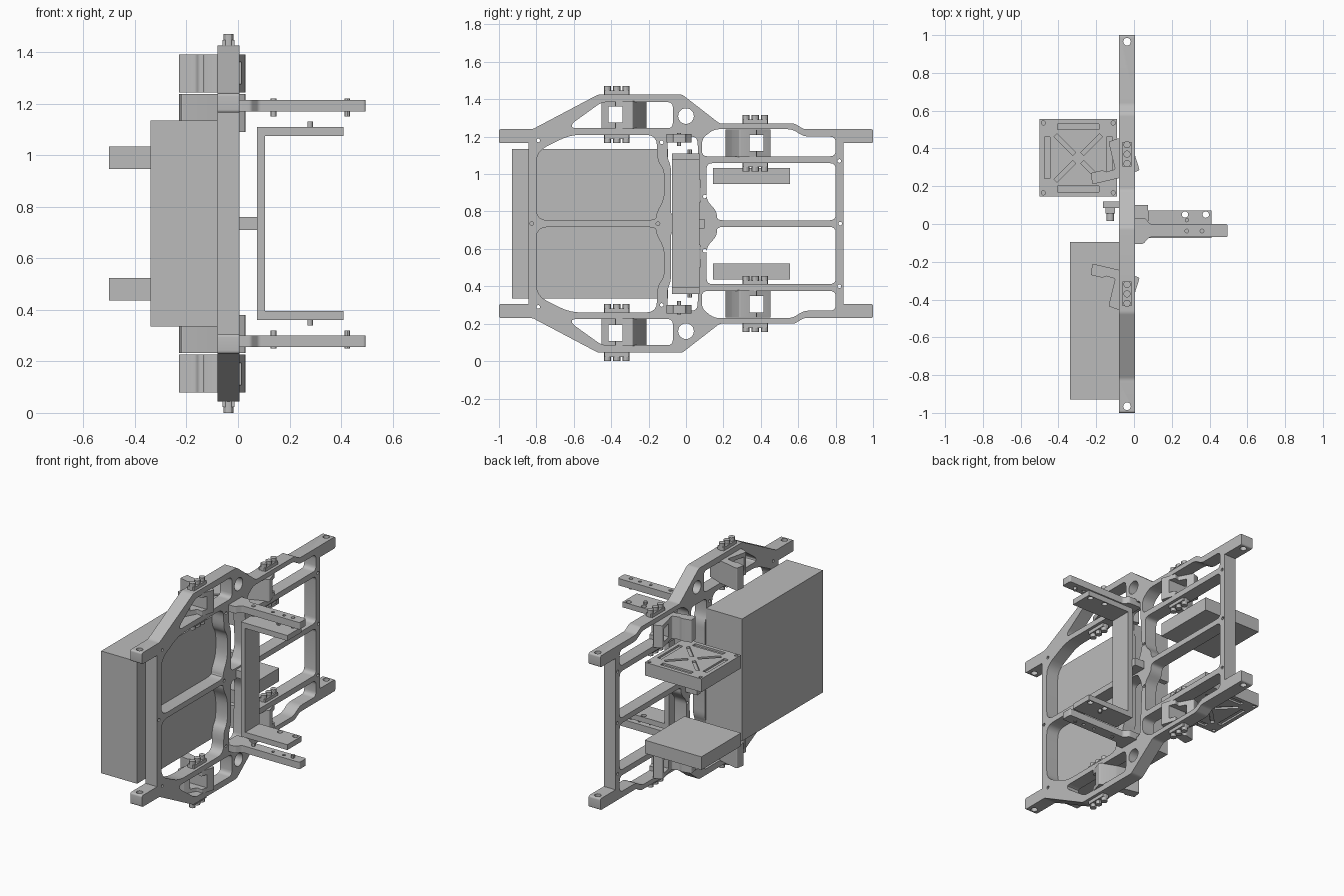
import bpy, bmesh
from math import radians
from mathutils import Matrix, Vector

if "Cube" in bpy.data.objects:
    bpy.data.objects.remove(bpy.data.objects["Cube"], do_unlink=True)

MID = 0.735  # height of the mirror plane
grey = bpy.data.materials.new("plain_grey")
grey.use_nodes = True
grey.diffuse_color = (0.5, 0.5, 0.5, 1)
grey.node_tree.nodes["Principled BSDF"].inputs["Base Color"].default_value = (0.5, 0.5, 0.5, 1)

# local x, y, z of a flat profile mapped onto the world axes
SIDE = Matrix(((0, 0, 1, 0), (1, 0, 0, 0), (0, 1, 0, 0), (0, 0, 0, 1)))
PLAN = Matrix.Identity(4)


def finish(name, bm, mirror=False):
    mesh = bpy.data.meshes.new(name)
    bmesh.ops.recalc_face_normals(bm, faces=bm.faces)
    bm.transform(Matrix.Translation((0, 0, -MID)))
    bm.to_mesh(mesh)
    bm.free()
    mesh.materials.append(grey)
    ob = bpy.data.objects.new(name, mesh)
    ob.location.z = MID
    bpy.context.collection.objects.link(ob)
    if mirror:
        mod = ob.modifiers.new("mirror", "MIRROR")
        mod.use_axis = (False, False, True)
        mod.use_mirror_merge = False
    return ob


def add_box(bm, x, y, z):
    size = Matrix.Diagonal((x[1] - x[0], y[1] - y[0], z[1] - z[0], 1))
    centre = Vector((sum(x) / 2, sum(y) / 2, sum(z) / 2))
    bmesh.ops.create_cube(bm, size=1, matrix=Matrix.Translation(centre) @ size)


def add_cyl(bm, centre, r, depth, axis="Z", sides=20):
    turn = {"Z": PLAN, "X": Matrix.Rotation(radians(90), 4, "Y"),
            "Y": Matrix.Rotation(radians(90), 4, "X")}[axis]
    bmesh.ops.create_cone(bm, cap_ends=True, segments=sides, radius1=r, radius2=r,
                          depth=depth, matrix=Matrix.Translation(centre) @ turn)


def box(name, x, y, z, mirror=False):
    bm = bmesh.new()
    add_box(bm, x, y, z)
    return finish(name, bm, mirror)


def rounded(points, r):
    out, n = [], len(points)
    for i in range(n):
        a, p, b = (Vector(points[(i + k) % n]) for k in (-1, 0, 1))
        start = p + (a - p).normalized() * min(r, (a - p).length * 0.45)
        end = p + (b - p).normalized() * min(r, (b - p).length * 0.45)
        for k in range(5):
            t = k / 4
            out.append(start * (1 - t) ** 2 + p * 2 * t * (1 - t) + end * t * t)
    return out


def circle(c, r, n=24):
    return [Vector(c) + Matrix.Rotation(radians(360 * k / n), 2) @ Vector((r, 0)) for k in range(n)]


def profile(name, loops, low, high, basis, mirror=False):
    # filled outline with holes, extruded between low and high
    cu = bpy.data.curves.new(name, "CURVE")
    cu.dimensions, cu.fill_mode, cu.extrude = "2D", "BOTH", (high - low) / 2
    for loop in loops:
        sp = cu.splines.new("POLY")
        sp.points.add(len(loop) - 1)
        sp.use_cyclic_u = True
        for pt, co in zip(sp.points, loop):
            pt.co = (co[0], co[1], 0, 1)
    tmp = bpy.data.objects.new(name, cu)
    bpy.context.collection.objects.link(tmp)
    bpy.context.view_layer.update()
    mesh = bpy.data.meshes.new_from_object(tmp.evaluated_get(bpy.context.evaluated_depsgraph_get()))
    bpy.data.objects.remove(tmp)
    bm = bmesh.new()
    bm.from_mesh(mesh)
    bpy.data.meshes.remove(mesh)
    bmesh.ops.remove_doubles(bm, verts=bm.verts, dist=0.0002)
    bm.transform(basis @ Matrix.Translation((0, 0, (low + high) / 2)))
    return finish(name, bm, mirror)


def cut(ob, bm, mirror=False):
    cutter = finish(ob.name + "_cutter", bm, mirror)
    cutter.hide_render = True
    cutter.hide_set(True)
    cutter.display_type = "WIRE"
    mod = ob.modifiers.new("cut", "BOOLEAN")
    mod.operation, mod.solver, mod.object = "DIFFERENCE", "EXACT", cutter
    return cutter


def flip(loop):
    return [(p[0], 2 * MID - p[1]) for p in reversed(loop)]


# main frame plate
upper = [(-0.855, MID), (-0.855, 1.165), (-1, 1.165), (-1, 1.24), (-0.82, 1.24), (-0.47, 1.425),
         (-0.02, 1.425), (0.18, 1.27), (0.58, 1.27), (0.63, 1.24), (1, 1.24), (1, 1.165),
         (0.855, 1.165), (0.855, MID)]
outline = rounded(upper[1:-1], 0.012)
windows = [
    rounded([(-0.61, 1.245), (-0.61, 1.27), (-0.45, 1.385), (-0.07, 1.385), (-0.07, 1.245)], 0.03),
    rounded([(0.085, 1.095), (0.8, 1.095), (0.8, 1.2), (0.63, 1.2), (0.57, 1.24), (0.15, 1.24),
             (0.085, 1.19)], 0.03),
    rounded([(0.165, 0.753), (0.8, 0.753), (0.8, 1.058), (0.11, 1.058), (0.11, 0.86),
             (0.165, 0.8)], 0.03),
    rounded([(-0.8, 0.753), (-0.16, 0.753), (-0.16, 0.79), (-0.115, 0.87), (-0.115, 1.02),
             (-0.155, 1.07), (-0.155, 1.21), (-0.62, 1.21), (-0.8, 1.12)], 0.06),
    rounded([(-0.08, 0.77), (0.04, 0.77), (0.08, 0.86), (0.06, 1.2), (-0.1, 1.2),
             (-0.1, 1.09), (-0.08, 1.04)], 0.03),
    circle((0, 1.31), 0.042),
]
windows += [circle(c, 0.01, 12) for c in ((-0.79, 1.18), (0.82, 1.07), (-0.13, 1.17), (0.1, 0.88))]
loops = [outline + flip(outline)] + windows + [flip(w) for w in windows]
loops += [circle((y, MID), 0.01, 12) for y in (-0.825, -0.15, 0.825, 0.08)]
frame = profile("main_frame", loops, -0.08, 0.005, SIDE)
bm = bmesh.new()
for y in (-0.965, 0.965):
    add_cyl(bm, (-0.037, y, MID), 0.02, 2)
cut(frame, bm)

# battery block
box("battery_block", (-0.34, -0.08), (-0.93, -0.095), (0.335, 1.135))

# hooked latches with their bolts
hook = [(-0.22, 0.21), (-0.07, 0.245), (0.03, 0.285), (0, 0.38), (-0.035, 0.37), (-0.08, 0.455),
        (-0.135, 0.435), (-0.1, 0.29), (-0.15, 0.275), (-0.165, 0.285), (-0.23, 0.27)]
for name, side, low, high, top, under in (("front", -1, 1.243, 1.39, 1.425, 1.21),
                                          ("rear", 1, 1.09, 1.237, 1.27, 1.06)):
    shape = rounded([(x, y * side) for x, y in hook], 0.008)
    latch = profile(name + "_latch", [shape], low, high, PLAN)
    bm = bmesh.new()
    add_box(bm, (-0.3, 0.2), sorted((0.34 * side, 0.415 * side)), (low + 0.033, high - 0.028))
    cut(latch, bm)
    mod = latch.modifiers.new("mirror", "MIRROR")
    mod.use_axis = (False, False, True)
    mod.use_mirror_merge = False
    bm = bmesh.new()
    for face, way in ((top, 1), (under, -1)):
        for y in (0.32, 0.37, 0.42):
            add_cyl(bm, (-0.037, y * side, face + way * 0.02), 0.019, 0.05, sides=12)
        add_box(bm, (-0.06, -0.014), sorted((0.305 * side, 0.435 * side)),
                sorted((face - way * 0.005, face + way * 0.022)))
    finish(name + "_latch_bolts", bm, True)

# square motor plates with crossed grooves on the outer face
plate = box("motor_plate", (-0.5, -0.09), (0.145, 0.555), (0.947, 1.033))
bm = bmesh.new()
cx, cy, top = -0.295, 0.35, 1.033
for k in range(4):
    turn = Matrix.Rotation(radians(90 * k), 4, "Z")
    part = bmesh.new()
    add_box(part, (-0.11, 0.11), (0.15, 0.18), (-0.012, 0.03))
    add_cyl(part, (0.185, 0.185, 0), 0.011, 0.06, sides=12)
    spoke = Matrix.Rotation(radians(45), 4, "Z")
    made = bmesh.ops.create_cube(part, size=1, matrix=spoke @ Matrix.Translation((0.1, 0, 0.009))
                                 @ Matrix.Diagonal((0.14, 0.022, 0.042, 1)))
    part.transform(Matrix.Translation((cx, cy, top)) @ turn)
    scratch = bpy.data.meshes.new("groove")
    part.to_mesh(scratch)
    part.free()
    bm.from_mesh(scratch)
    bpy.data.meshes.remove(scratch)
cut(plate, bm)
mod = plate.modifiers.new("mirror", "MIRROR")
mod.use_axis = (False, False, True)

# long side arms with a stepped root and pegs
arm = rounded([(-0.03, -0.105), (0.05, -0.105), (0.08, -0.07), (0.495, -0.07), (0.495, 0),
               (0.085, 0), (0.06, 0.03), (-0.03, 0.03)], 0.01)
holes = [circle((x, -0.037), 0.01, 12) for x in (0.28, 0.36)]
profile("side_arm", [arm] + holes, 1.17, 1.215, PLAN, True)
bm = bmesh.new()
for x in (0.138, 0.424):
    add_cyl(bm, (x, -0.037, 1.185), 0.011, 0.07, sides=12)
add_cyl(bm, (0.28, 0.02, 1.11), 0.011, 0.04, sides=12)
finish("arm_pegs", bm, True)

# upright bracket with two flanges and a stub to the frame
box("bracket_upright", (0.073, 0.105), (-0.075, 0.072), (0.38, 1.09))
flange = [(0.073, -0.075), (0.41, -0.075), (0.41, 0.072), (0.073, 0.072)]
profile("bracket_flange", [flange] + [circle((x, 0.05), 0.017, 16) for x in (0.27, 0.38)],
        1.075, 1.11, PLAN, True)
box("bracket_stub", (-0.02, 0.075), (-0.03, 0.1), (0.71, 0.76))

# small rear switch with a plunger
bm = bmesh.new()
add_box(bm, (-0.165, -0.075), (0.085, 0.12), (0.67, 0.8))
add_box(bm, (-0.15, -0.1), (0.055, 0.09), (0.7, 0.77))
add_cyl(bm, (-0.125, 0.045, MID), 0.02, 0.06, "Y", 16)
finish("rear_switch", bm)

# smooth the curved walls, keep edges sharp
for ob in bpy.context.view_layer.objects:
    ob.select_set(ob.type == "MESH" and not ob.hide_render)
bpy.context.view_layer.objects.active = frame
bpy.ops.object.shade_smooth_by_angle(angle=radians(30))
